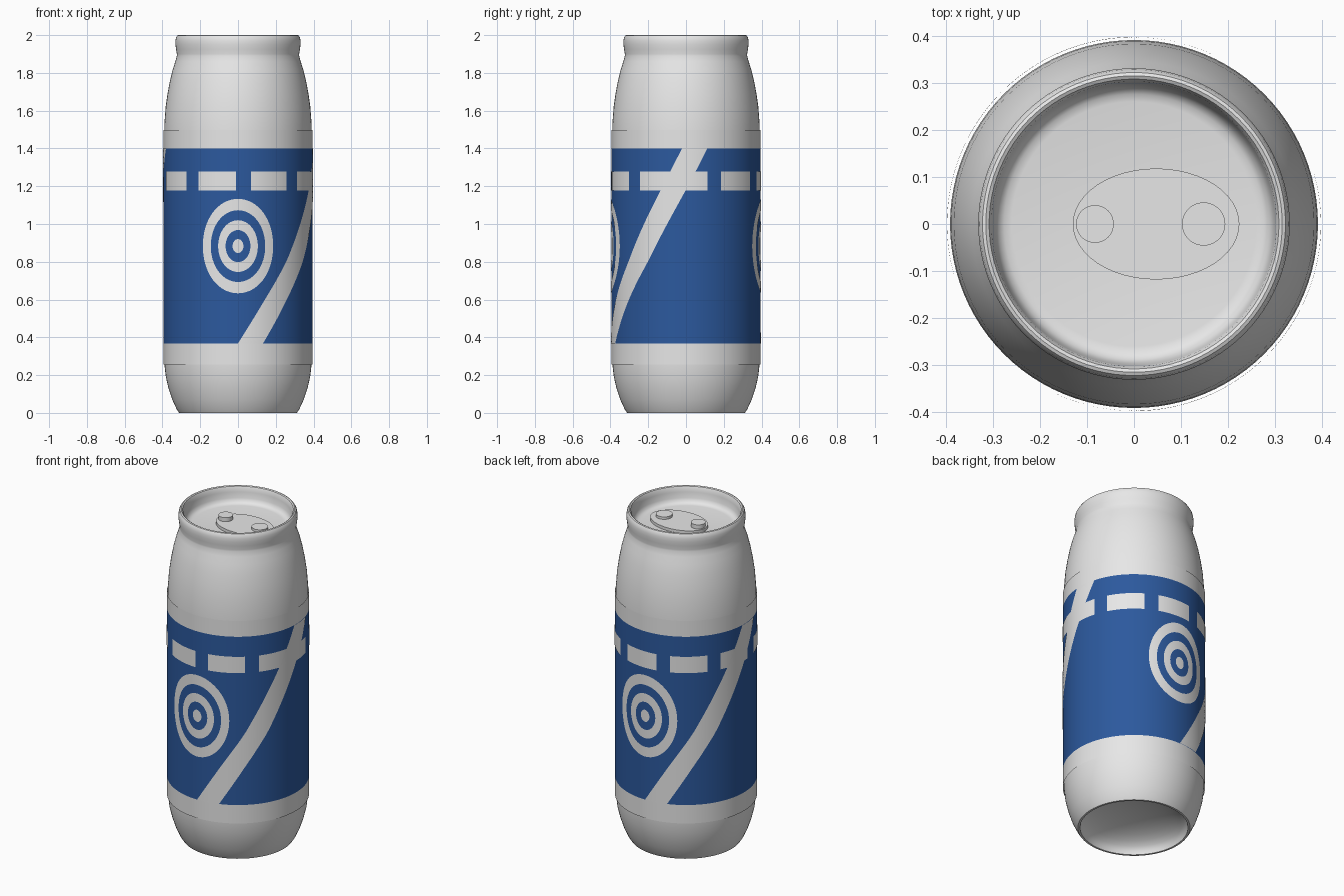
import bpy, bmesh
from math import sin, cos, pi, radians, tau

cube = bpy.data.objects.get("Cube")
if cube:
    bpy.data.objects.remove(cube)


def make_material(name, rgb):
    m = bpy.data.materials.new(name)
    m.use_nodes = True
    m.diffuse_color = (*rgb, 1)
    b = m.node_tree.nodes["Principled BSDF"]
    b.inputs["Base Color"].default_value = (*rgb, 1)
    b.inputs["Roughness"].default_value = 0.5
    return m


SILVER = make_material("silver grey", (0.8, 0.8, 0.8))
BLUE = make_material("label blue", (0.025, 0.10, 0.34))
SEGMENTS = 96
LABEL_R = 0.395
MARK_R = LABEL_R + 0.002


def finish(name, bm, materials, angle=35):
    bmesh.ops.remove_doubles(bm, verts=bm.verts, dist=1e-5)
    me = bpy.data.meshes.new(name)
    bm.to_mesh(me)
    bm.free()
    ob = bpy.data.objects.new(name, me)
    bpy.context.collection.objects.link(ob)
    for m in materials:
        me.materials.append(m)
    bpy.ops.object.select_all(action="DESELECT")
    ob.select_set(True)
    bpy.context.view_layer.objects.active = ob
    bpy.ops.object.shade_smooth_by_angle(angle=radians(angle))
    return ob


def around(theta, z, r):
    """Point on the can; theta in degrees from the front towards +x."""
    t = radians(theta)
    return (r * sin(t), -r * cos(t), z)


def grid(func, nu, nv):
    """Grid surface from func(u, v) with u, v in 0..1."""
    bm = bmesh.new()
    rows = [[bm.verts.new(func(i / nu, j / nv)) for i in range(nu + 1)]
            for j in range(nv + 1)]
    for a, b in zip(rows, rows[1:]):
        for i in range(nu):
            bm.faces.new((a[i], a[i + 1], b[i + 1], b[i]))
    return bm


def lathe(name, profile, materials):
    n = len(profile) - 1

    def point(u, v):
        r, z = profile[round(v * n)]
        return around(360 * u, z, r)
    return finish(name, grid(point, SEGMENTS, n), materials)


def disc(name, x, rx, ry, z, height):
    """Flat button with an elliptical outline."""
    bm = bmesh.new()
    bmesh.ops.create_cone(bm, cap_ends=True, segments=48, radius1=1,
                          radius2=1, depth=1)
    for v in bm.verts:
        v.co = (x + v.co.x * rx, v.co.y * ry, z + (v.co.z + 0.5) * height)
    return finish(name, bm, [SILVER])


# Can body: domed base, tapered foot, straight wall, shoulder, rolled rim, lid
dome = [(0.3 * sin(a * pi / 16), 0.11 * cos(a * pi / 16)) for a in range(9)]
wall = [(0.312, 0), (0.325, 0.02), (0.348, 0.07), (0.368, 0.13),
        (0.382, 0.19), (0.39, 0.26), (0.391, 0.3), (0.391, 1.48),
        (0.389, 1.54), (0.383, 1.62), (0.373, 1.69), (0.36, 1.76),
        (0.345, 1.82), (0.332, 1.86), (0.324, 1.89), (0.324, 1.9),
        (0.328, 1.925), (0.331, 1.95), (0.331, 1.97), (0.328, 1.987),
        (0.322, 1.997), (0.315, 2.0), (0.308, 1.996), (0.303, 1.985),
        (0.3, 1.965), (0.296, 1.93), (0.288, 1.912), (0.276, 1.903),
        (0.26, 1.9), (0, 1.9)]
lathe("can_body", dome + wall, [SILVER])

# Opening tab and its two round buttons
disc("tab_plate", 0.047, 0.177, 0.118, 1.9, 0.018)
disc("tab_rivet", -0.083, 0.04, 0.04, 1.918, 0.025)
disc("tab_button", 0.148, 0.046, 0.046, 1.918, 0.015)

# Label sleeve, blue between its two plain bands
label = lathe("label_sleeve", [(LABEL_R, z) for z in (0.255, 0.368, 1.4, 1.497)],
              [SILVER, BLUE])
for p in label.data.polygons:
    p.material_index = int(0.37 < p.center.z < 1.39)

# Row of dashes, whose ends overlap at the seam
for k in range(9):
    start = 76 + 42 * k
    finish(f"label_dash_{k + 1}",
           grid(lambda u, v: around(start + 30.5 * u, 1.178 + 0.1 * v, MARK_R),
                12, 1), [SILVER])

# Diagonal stripe and target, repeated on the front and the back
STRIPE = [(0.368, 0), (0.6, 21), (0.8, 40), (1.0, 56), (1.2, 72), (1.4, 87)]
RINGS = [(0, 0.037), (0.085, 0.137), (0.19, 0.25)]


def stripe_angle(z):
    for (z0, a0), (z1, a1) in zip(STRIPE, STRIPE[1:]):
        if z <= z1 + 1e-6:
            return a0 + (a1 - a0) * (z - z0) / (z1 - z0)
    return STRIPE[-1][1]


for side, turn in (("front", 0), ("back", 180)):
    def stripe_point(u, v):
        z = 0.368 + 1.032 * v
        return around(turn + stripe_angle(z) + 19.5 * u, z, MARK_R + 0.0005)
    finish(f"{side}_stripe", grid(stripe_point, 8, 30), [SILVER])

    for i, (inner, outer) in enumerate(RINGS):
        def ring_point(u, v):
            r = inner + (outer - inner) * v
            return around(turn + 112 * r * sin(tau * u),
                          0.883 + r * cos(tau * u), MARK_R)
        bm = grid(ring_point, 64, 3)
        bmesh.ops.reverse_faces(bm, faces=bm.faces)
        finish(f"{side}_target_ring_{i + 1}", bm, [SILVER])
